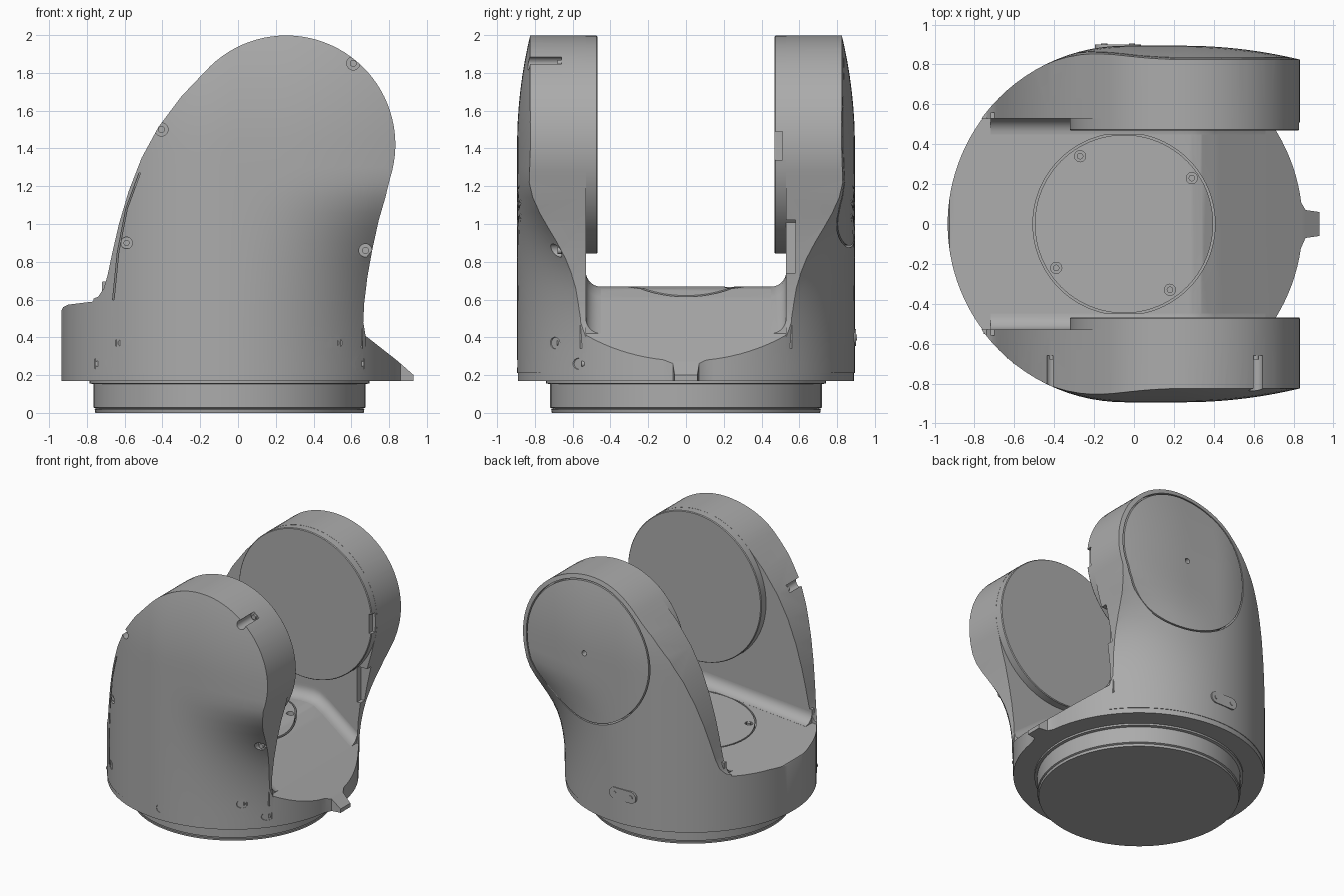
import bpy, bmesh, math
from mathutils import Vector

cube = bpy.data.objects.get("Cube")
if cube:
    bpy.data.objects.remove(cube, do_unlink=True)

grey = bpy.data.materials.new("satin_grey")
grey.use_nodes = True
grey.diffuse_color = (0.41, 0.41, 0.41, 1)
grey.node_tree.nodes["Principled BSDF"].inputs["Base Color"].default_value = (0.41, 0.41, 0.41, 1)

CX = -0.045                  # axis of the round base
R = 0.89                     # body radius
HEAD = Vector((0.255, 0, 1.42))
HEAD_R = 0.578


def loft(name, rings):
    """Skin closed rings of points and cap both ends."""
    bm = bmesh.new()
    rows = [[bm.verts.new(p) for p in ring] for ring in rings]
    n = len(rows[0])
    for a, b in zip(rows, rows[1:]):
        for i in range(n):
            j = (i + 1) % n
            bm.faces.new((a[i], a[j], b[j], b[i]))
    bm.faces.new(rows[0])
    bm.faces.new(rows[-1])
    bmesh.ops.recalc_face_normals(bm, faces=bm.faces)
    mesh = bpy.data.meshes.new(name)
    bm.to_mesh(mesh)
    bm.free()
    mesh.materials.append(grey)
    obj = bpy.data.objects.new(name, mesh)
    bpy.context.collection.objects.link(obj)
    return obj


def slab_xz(name, profile, y0, y1):
    return loft(name, [[(x, y, z) for x, z in profile] for y in (y0, y1)])


def slab_xy(name, plan, z0, z1):
    return loft(name, [[(x, y, z) for x, y in plan] for z in (z0, z1)])


def box(x0, x1, y0, y1, z0, z1):
    return slab_xy("cutter", [(x0, y0), (x1, y0), (x1, y1), (x0, y1)], z0, z1)


def stack(name, start, axis, steps, n=96):
    """Turned part: steps are (distance along axis, radius)."""
    q = Vector(axis).to_track_quat("Z", "Y")
    return loft(name, [[Vector(start) + q @ Vector((r * math.cos(t), r * math.sin(t), d))
                        for t in (2 * math.pi * i / n for i in range(n))] for d, r in steps])


def boolean(obj, other, op="DIFFERENCE"):
    mod = obj.modifiers.new("cut", "BOOLEAN")
    mod.operation, mod.solver, mod.object = op, "EXACT", other
    bpy.context.view_layer.objects.active = obj
    bpy.ops.object.modifier_apply(modifier=mod.name)
    bpy.data.objects.remove(other, do_unlink=True)


def groove(obj, start, axis, radius, depth):
    """Thin ring-shaped seam."""
    ring = stack("cutter", start, axis, [(0, radius + 0.005), (depth, radius + 0.005)])
    core = stack("cutter", start, axis, [(-0.1, radius - 0.005), (depth + 0.1, radius - 0.005)])
    boolean(ring, core)
    boolean(obj, ring)


def body_y(x):
    """Outer surface of the round body at x."""
    return math.sqrt(max(0, (R + 0.004) ** 2 - (x - CX) ** 2))


# Turned mounting foot
stack("mounting_foot", (CX, 0, 0), (0, 0, 1),
      [(0, 0.71), (0.018, 0.714), (0.022, 0.705), (0.028, 0.72), (0.152, 0.72),
       (0.156, 0.74), (0.18, 0.74)])

# Round base with pointer tab, sloping floor and apron
plan = [(CX + R * math.cos(math.radians(a)), R * math.sin(math.radians(a))) for a in range(7, 354, 3)]
plan += [(0.86, -0.07), (0.93, -0.06), (0.93, 0.06), (0.86, 0.07)]
base = slab_xy("round_base", plan, 0.1, 0.9)
floor = [(-0.925, 0.56), (-0.9, 0.573), (-0.76, 0.59), (0.22, 0.667), (0.29, 0.668),
         (0.34, 0.657), (0.41, 0.613), (0.66, 0.42), (0.845, 0.275)]
profile = [(-0.97, 0.17), (-0.97, 0.5), (-0.938, 0.535)] + floor + [(0.93, 0.2), (0.95, 0.17)]
boolean(base, slab_xz("cutter", profile, -1, 1), "INTERSECT")
groove(base, (-0.05, 0, 0.585), (0, 0, 1), 0.452, 0.2)
for x, y in [(-0.27, 0.34), (0.29, 0.23), (-0.39, -0.22), (0.18, -0.33)]:
    boolean(base, stack("cutter", (x, y, 0.6), (0, 0, 1), [(0, 0.028), (0.2, 0.028)], 24))
    stack("floor_screw", (x, y, 0.55), (0, 0, 1), [(0, 0.016), (0.075, 0.016)], 24)

# Arm side profile: round head on a leaning stem
arm_profile = [(0.70, 0.21), (0.70, 0.36), (0.675, 0.41), (0.663, 0.48), (0.668, 0.58),
               (0.685, 0.72), (0.71, 0.86), (0.745, 1.02), (0.78, 1.14)]
arm_profile += [(HEAD.x + HEAD_R * math.cos(math.radians(a)), HEAD.z + HEAD_R * math.sin(math.radians(a)))
                for a in range(-18, 139, 4)]
arm_profile += [(-0.3, 1.675), (-0.42, 1.515), (-0.51, 1.35), (-0.58, 1.17), (-0.63, 1.0),
                (-0.665, 0.85), (-0.69, 0.73), (-0.71, 0.66), (-0.74, 0.615), (-0.79, 0.595), (-0.79, 0.21)]


def envelope_ring(z, side):
    """Plan outline of an arm: round at the foot, wide and domed at the head."""
    t = min(1, max(0, (z - 0.3) / 0.95))
    s = t * t * (3 - 2 * t)
    dome = 1 - max(0, z - HEAD.z) ** 2 / 4.88 / R
    r = R + 0.004
    pts = [(CX - r * math.cos(a), r * math.sin(a)) for a in (math.pi / 2 * i / 24 for i in range(24))]
    for i in range(25):
        u = i / 24
        a = math.pi / 2 * (1 - u)
        hx = CX + 0.92 * u
        hy = r - max(0, hx - 0.25) ** 2 / 4.88
        pts.append((CX + r * math.cos(a) * (1 - s) + 0.92 * u * s, r * math.sin(a) * (1 - s) + hy * s))
    pts = [(x, y * dome) for x, y in pts]
    pts = [(pts[0][0], -0.1)] + pts + [(pts[-1][0], -0.1)]
    return [(x, side * y, z) for x, y in pts]


arms = {}
for side, label in ((-1, "front"), (1, "back")):
    arm = loft(label + "_arm", [envelope_ring(0.1 + 0.08 * i, side) for i in range(26)])
    boolean(arm, slab_xz("cutter", arm_profile, side * 0.53, side * 1.2), "INTERSECT")
    arms[label] = arm
    # Raised round bearing face on the inside
    hub = stack(label + "_hub", (HEAD.x, side * 0.468, HEAD.z), (0, side, 0),
                [(0, HEAD_R - 0.006), (0.006, HEAD_R - 0.001), (0.15, HEAD_R - 0.001)])
    if label == "back":
        boolean(hub, box(0.805, 0.9, 0.4, 0.51, 1.34, 1.49))
    # Curved fillet where the floor meets the arm
    section = [(0.56, -0.08), (0.56, 0.1), (0.53, 0.1)]
    section += [(0.45 + 0.08 * math.cos(a), 0.08 - 0.08 * math.sin(a))
                for a in (math.pi / 2 * i / 8 for i in range(9))]
    section += [(0.45, -0.08)]
    path = [(-0.72, 0.594)] + floor[3:7] + [(0.66, 0.42)]
    loft(label + "_fillet", [[(x, side * y, z + dz) for y, dz in section] for x, z in path])

# Front cover: edge slots, recessed screws and seam
front = arms["front"]
for x, z in [(0.61, 1.85), (-0.405, 1.5), (0.675, 0.86)]:
    boolean(front, stack("cutter", (x, -0.66, z), (0, -1, 0), [(0, 0.035), (0.5, 0.035)], 24))
    stack("slot_screw", (x, -0.65, z), (0, -1, 0), [(0, 0.018), (0.03, 0.018)], 24)
for x, z in [(-0.74, 0.26), (-0.62, 0.37), (-0.05, 0.26), (0.52, 0.37), (0.65, 0.26), (-0.59, 0.9)]:
    y = body_y(x)
    boolean(front, stack("cutter", (x, 0.025 - y, z), (0, -1, 0), [(0, 0.031), (0.3, 0.031)], 24))
    stack("cover_screw", (x, 0.035 - y, z), (0, -1, 0), [(0, 0.016), (0.025, 0.016)], 24)
seam = [(-0.668, 0.19), (-0.66, 0.6), (-0.635, 0.85), (-0.59, 1.08), (-0.52, 1.27)]
boolean(front, loft("cutter", [[(x - 0.004, 0.015 - body_y(x), z), (x + 0.004, 0.015 - body_y(x), z),
                                (x + 0.004, -1, z), (x - 0.004, -1, z)] for x, z in seam]))

# Back arm: round cap seam, centre hole and side pocket
back = arms["back"]
groove(back, (HEAD.x, 0.80, HEAD.z), (0, 1, 0), 0.54, 0.2)
boolean(back, stack("cutter", (HEAD.x, 0.85, HEAD.z), (0, 1, 0), [(0, 0.02), (0.2, 0.02)], 24))
boolean(back, box(0.66, 0.9, 0.5, 0.58, 0.74, 1.02))

# Rounded plate with two screws low on the back
ends = [(-0.15, 90), (-0.01, -90)]
outline = [(cx + 0.045 * math.cos(math.radians(a0 + a)), 0.4 + 0.045 * math.sin(math.radians(a0 + a)))
           for cx, a0 in ends for a in range(0, 181, 15)]
slab_xz("back_plate", outline, 0.86, 0.9)
for x, a0 in ends:
    stack("plate_screw", (x, 0.88, 0.4), (0, 1, 0), [(0, 0.016), (0.024, 0.016)], 24)

# Smooth shading with crisp edges
bpy.ops.object.select_all(action="DESELECT")
for obj in bpy.context.collection.objects:
    if obj.type == "MESH" and grey.name in obj.data.materials:
        obj.select_set(True)
        bpy.context.view_layer.objects.active = obj
bpy.ops.object.shade_smooth_by_angle(angle=math.radians(28))
